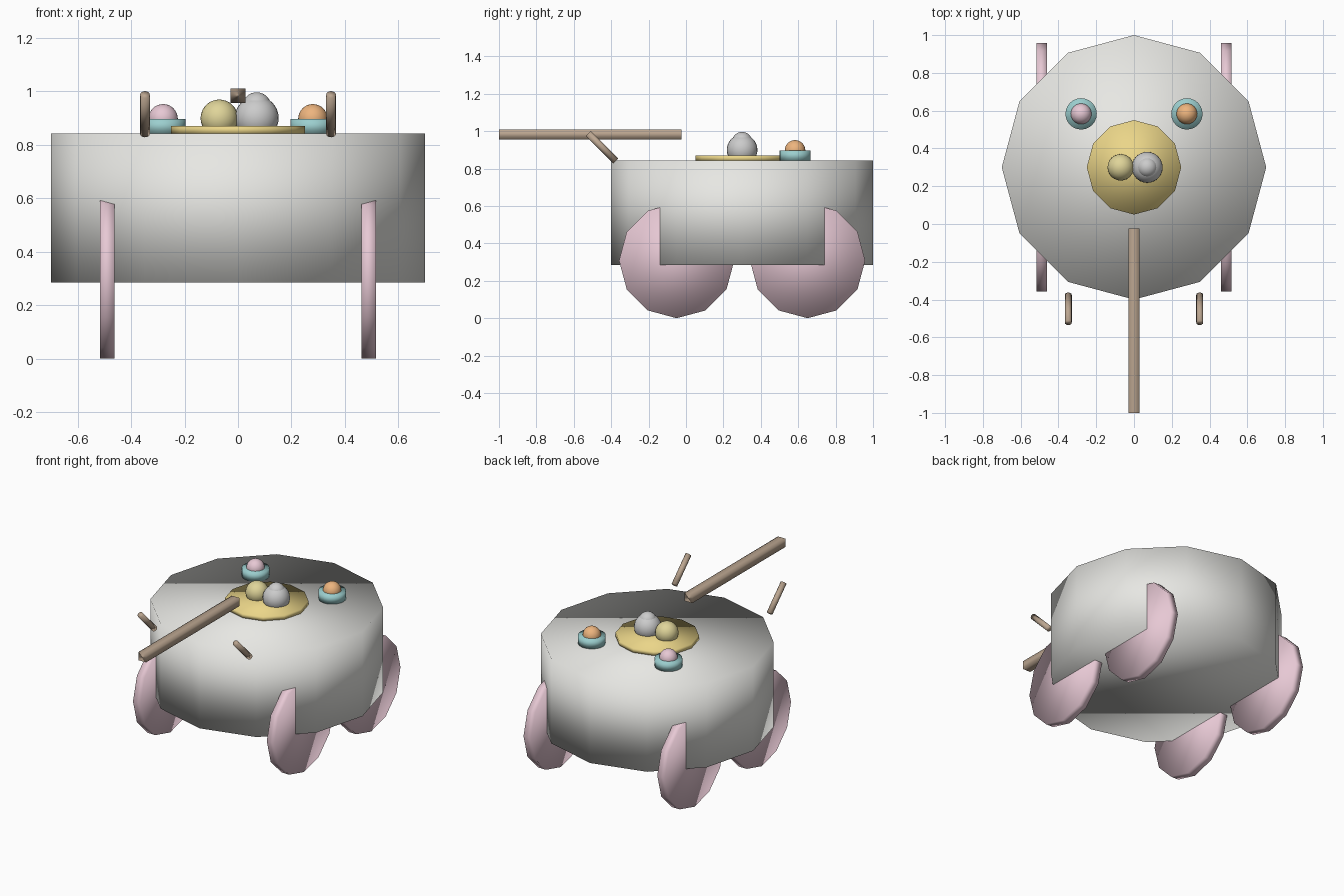
import bpy
from math import radians

if "Cube" in bpy.data.objects:
    bpy.data.objects.remove(bpy.data.objects["Cube"])


def mat(name, rgb):
    m = bpy.data.materials.new(name)
    m.diffuse_color = (*rgb, 1)
    m.use_nodes = True
    m.node_tree.nodes["Principled BSDF"].inputs["Base Color"].default_value = m.diffuse_color
    return m


PINK = mat("pink", (0.80, 0.58, 0.66))
YELLOW = mat("yellow", (0.83, 0.67, 0.25))
CREAM = mat("pale_yellow", (0.74, 0.66, 0.32))
TEAL = mat("teal", (0.33, 0.62, 0.62))
ORANGE = mat("orange", (0.85, 0.46, 0.21))
WOOD = mat("wood", (0.50, 0.38, 0.28))
WHITE = mat("off_white", (0.80, 0.80, 0.77))
SNOW = mat("white", (0.82, 0.82, 0.82))


def finish(name, material):
    ob = bpy.context.object
    ob.name = name
    ob.data.materials.append(material)
    bpy.ops.object.shade_smooth()
    return ob


def cylinder(name, loc, r, h, material, sides=12, rot=(0, 0, 0)):
    bpy.ops.mesh.primitive_cylinder_add(vertices=sides, radius=r, depth=h,
                                        location=loc, rotation=rot)
    return finish(name, material)


def ball(name, loc, r, material):
    bpy.ops.mesh.primitive_uv_sphere_add(segments=24, ring_count=16,
                                         radius=r, location=loc)
    return finish(name, material)


# Twelve-sided cart body and serving tray
cylinder("cart_body", (0, 0.3, 0.563), 0.70, 0.558, WHITE)
cylinder("tray", (0, 0.3, 0.855), 0.25, 0.03, YELLOW)

# Scoops on the tray
ball("yellow_scoop", (-0.07, 0.3, 0.899), 0.07, CREAM)
ball("white_scoop", (0.07, 0.3, 0.90), 0.082, SNOW)
ball("white_scoop_top", (0.07, 0.3, 0.942), 0.054, SNOW)

# Parts mirrored on both sides: wheels, cups with scoops, handle struts
for side, s, scoop in (("left", -1, PINK), ("right", 1, ORANGE)):
    for end, y in (("front", -0.05), ("rear", 0.65)):
        cylinder(f"{end}_{side}_wheel", (s * 0.489, y, 0.308), 0.308, 0.056,
                 PINK, rot=(0, radians(90), 0))
    cylinder(f"{side}_cup", (s * 0.28, 0.583, 0.869), 0.083, 0.056, TEAL, 24)
    ball(f"{side}_cup_scoop", (s * 0.28, 0.583, 0.897), 0.055, scoop)
    cylinder(f"{side}_handle_strut", (s * 0.348, -0.449, 0.914), 0.0185, 0.207,
             WOOD, rot=(radians(45), 0, 0))

# Long square push bar
bpy.ops.mesh.primitive_cube_add(size=1, location=(0, -0.5125, 0.983))
bar = finish("push_bar", WOOD)
bar.scale = (0.056, 0.975, 0.054)
